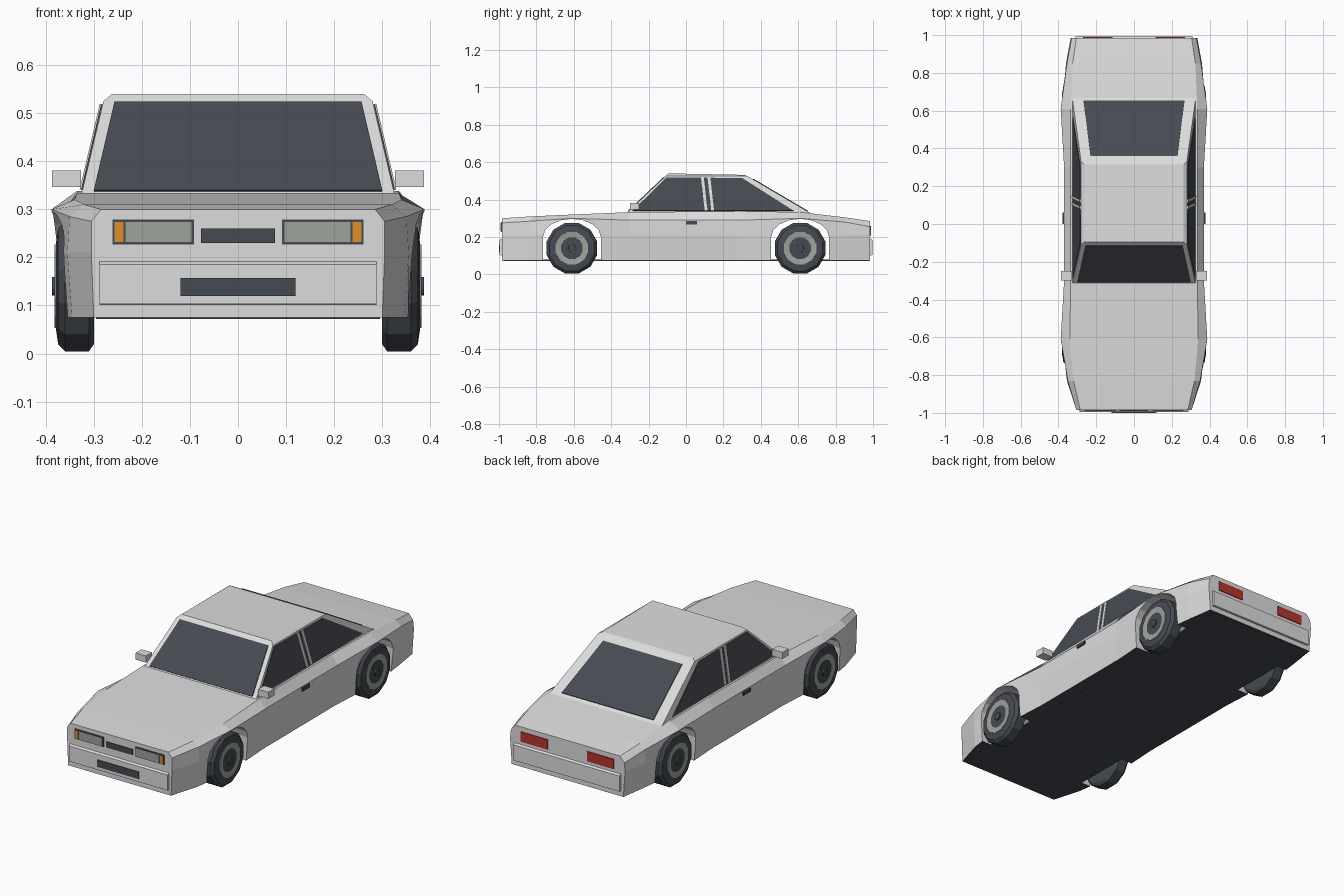
import bpy, bmesh, math
from mathutils import Vector

if "Cube" in bpy.data.objects:
    bpy.data.objects.remove(bpy.data.objects["Cube"])


def material(name, r, g, b):
    m = bpy.data.materials.new(name)
    m.use_nodes = True
    m.diffuse_color = (r, g, b, 1)
    m.node_tree.nodes["Principled BSDF"].inputs["Base Color"].default_value = (r, g, b, 1)
    return m


paint = material("light grey paint", .72, .72, .72)
dark = material("dark glass and rubber", .06, .07, .085)
silver = material("dull silver", .34, .37, .34)
amber = material("amber lamp", .75, .27, .02)
red = material("red lamp", .48, .035, .025)


def make(name, verts, faces, mat):
    mesh = bpy.data.meshes.new(name)
    mesh.from_pydata([tuple(v) for v in verts], [], faces)
    bm = bmesh.new()
    bm.from_mesh(mesh)
    bmesh.ops.recalc_face_normals(bm, faces=bm.faces)
    bm.to_mesh(mesh)
    bm.free()
    mesh.materials.append(mat)
    obj = bpy.data.objects.new(name, mesh)
    bpy.context.collection.objects.link(obj)
    return obj


def loft(name, rings, mat):
    """Skin a row of equal closed rings and cap both ends."""
    n = len(rings[0])
    verts = [p for ring in rings for p in ring]
    faces = [(k * n + i, k * n + (i + 1) % n, (k + 1) * n + (i + 1) % n, (k + 1) * n + i)
             for k in range(len(rings) - 1) for i in range(n)]
    faces += [tuple(range(n)), tuple(range(len(verts) - n, len(verts)))]
    return make(name, verts, faces, mat)


def panel(name, points, out, mat, thick=.004):
    """Thin plate lying on a face and raised toward the out direction."""
    pts = [Vector(p) for p in points]
    n = (pts[1] - pts[0]).cross(pts[2] - pts[0]).normalized()
    if n.dot(Vector(out)) < 0:
        n = -n
    return loft(name, [[p - n * .002 for p in pts], [p + n * thick for p in pts]], mat)


def box(name, x, y, z, mat):
    return loft(name, [[(a, y[0], z[0]), (a, y[1], z[0]), (a, y[1], z[1]), (a, y[0], z[1])] for a in x], mat)


def extrude_x(name, profile, half, mat):
    return loft(name, [[(x, y, z) for y, z in profile] for x in (-half, half)], mat)


def lathe(name, profile, centre, side, mat, sides=12):
    """Turn an (x, radius) profile about a crosswise axle."""
    angles = [math.tau * (i + .5) / sides for i in range(sides)]
    return loft(name, [[(side * x, centre + r * math.cos(a), axle_z + r * math.sin(a)) for a in angles]
                       for x, r in profile], mat)


axle_y, axle_z, floor_z = .61, .14, .075

# Lower body: y, widths at sill, crease, shoulder and deck, then shoulder and deck heights
stations = [
    (-.985, .3, .305, .305, .285, .275, .3),
    (-.83, .345, .355, .35, .32, .285, .31),
    (-.61, .375, .38, .388, .34, .3, .32),
    (-.3, .357, .37, .37, .335, .29, .333),
    (.3, .357, .37, .37, .335, .29, .338),
    (.61, .375, .38, .388, .335, .3, .333),
    (.85, .345, .36, .355, .325, .28, .305),
    (.985, .325, .335, .33, .305, .255, .285),
]
rings = []
for y, sill, crease, shoulder, deck, shoulder_z, deck_z in stations:
    half = [(sill, floor_z), (crease, .21), (shoulder, shoulder_z), (deck, deck_z)]
    rings.append([(x, y, z) for x, z in half] + [(-x, y, z) for x, z in reversed(half)])
body = loft("body", rings, paint)

# Wheel arches
for y in (-axle_y, axle_y):
    arch = [(y - .155, 0), (y + .155, 0)]
    arch += [(y + .155 * math.cos(a), .2 + .097 * math.sin(a))
             for a in [math.pi * i / 8 for i in range(9)]]
    cutter = extrude_x("arch_cutter", arch, .6, paint)
    cutter.hide_render = True
    mod = body.modifiers.new("arch", "BOOLEAN")
    mod.operation, mod.solver, mod.object = "DIFFERENCE", "EXACT", cutter
    bpy.context.view_layer.objects.active = body
    bpy.ops.object.modifier_apply(modifier=mod.name)
    bpy.data.objects.remove(cutter)

# Dark underside
body.data.materials.append(dark)
for f in body.data.polygons:
    if f.normal.z < -.9 and f.center.z < floor_z + .01:
        f.material_index = 1
box("floor_pan", (-.295, .295), (-.98, .98), (floor_z - .003, floor_z + .005), dark)

# Cabin with a chamfered roof edge
belt, eave = .325, .525


def side_x(z):
    return .327 - (z - belt) * .235


def cabin_ring(w, front, back, zf, zb):
    return [(-w, front, zf), (w, front, zf), (w, back, zb), (-w, back, zb)]


loft("cabin", [cabin_ring(side_x(belt), -.32, .67, belt, belt),
               cabin_ring(side_x(eave), -.11, .33, eave, eave),
               cabin_ring(.262, -.095, .315, .54, .532)], paint)


# Windscreen and rear window follow the sloping cabin faces
def slope_point(x, z, low, high):
    return (x, low + (high - low) * (z - belt) / (eave - belt), z)


def end_window(name, low_w, high_w, z0, z1, low, high, out):
    corners = [(-low_w, z0), (low_w, z0), (high_w, z1), (-high_w, z1)]
    panel(name, [slope_point(x, z, low, high) for x, z in corners], (0, out, .5), dark)


end_window("windscreen", .3, .257, .337, .521, -.32, -.11, -1)
end_window("rear_window", .267, .23, .336, .508, .67, .33, 1)

for s, side in ((1, "left"), (-1, "right")):
    # Side glass, door pillars, handle and mirror
    def side_panel(name, outline, mat, thick):
        panel(f"{side}_{name}", [(s * side_x(z), y, z) for y, z in outline], (s, 0, 0), mat, thick)

    side_panel("side_window", [(-.285, .34), (-.105, .518), (.3, .515), (.575, .34)], dark, .003)
    for name, y in (("front_pillar", .1), ("rear_pillar", .135)):
        side_panel(name, [(y, .34), (y + .015, .34), (y - .005, .518), (y - .02, .518)], paint, .006)
    box(f"{side}_door_handle", (s * .36, s * .378), (0, .06), (.268, .285), dark)
    box(f"{side}_mirror", (s * .327, s * .387), (-.3, -.25), (.346, .381), paint)

    # Wheels
    for end, y in (("front", -axle_y), ("rear", axle_y)):
        name = f"{side}_{end}"
        lathe(name + "_tyre", [(.3, .125), (.31, .14), (.36, .14), (.374, .125), (.379, .09)], y, s, dark)
        lathe(name + "_rim", [(.36, .092), (.382, .09), (.376, .03)], y, s, silver)
        lathe(name + "_hub", [(.36, .022), (.387, .02)], y, s, dark)

    # Lamps
    def plate(name, x0, x1, z0, z1, y, mat, thick):
        pts = [(s * x0, y, z0), (s * x1, y, z0), (s * x1, y, z1), (s * x0, y, z1)]
        panel(f"{side}_{name}", pts, (0, y, 0), mat, thick)

    plate("headlamp_bezel", .092, .261, .227, .279, -.985, dark, .003)
    plate("headlamp", .097, .234, .232, .274, -.985, silver, .006)
    plate("indicator", .238, .257, .232, .274, -.985, amber, .006)
    plate("tail_lamp", .115, .27, .208, .26, .985, red, .004)

# Grille, bumpers and lower intake
for name, w, z0, z1, y in (("grille", .077, .23, .26, -.985), ("lower_intake", .12, .12, .157, -.996)):
    panel(name, [(-w, y, z0), (w, y, z0), (w, y, z1), (-w, y, z1)], (0, -1, 0), dark)
for s, name, w in ((-1, "front_bumper", .288), (1, "rear_bumper", .31)):
    extrude_x(name, [(s * .97, .1), (s * .996, .103), (s * .996, .185), (s * .97, .2)], w, paint)
